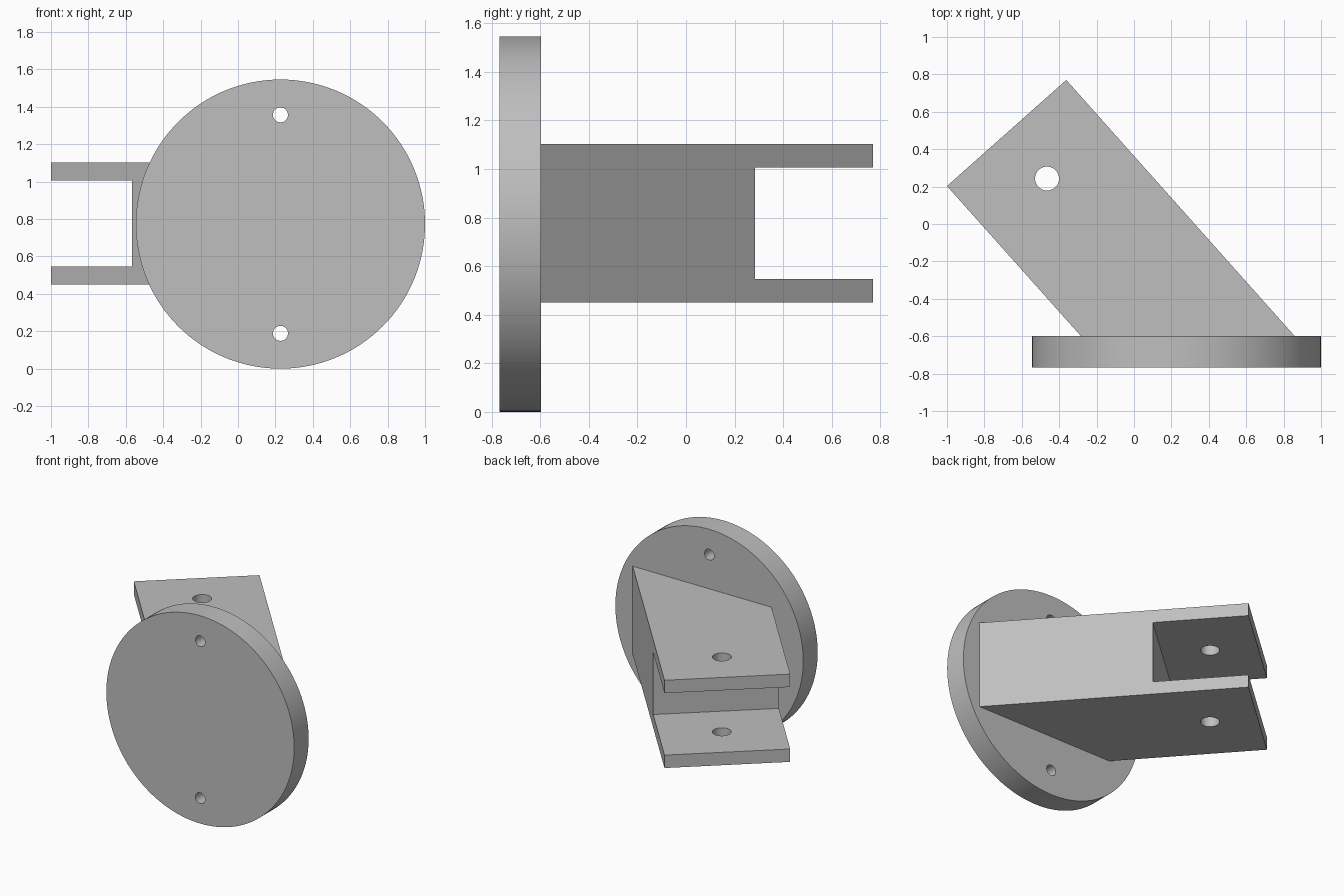
import bpy, bmesh, math
from mathutils import Vector, Matrix

if "Cube" in bpy.data.objects:
    bpy.data.objects.remove(bpy.data.objects["Cube"])

grey = bpy.data.materials.new("plain grey")
grey.diffuse_color = (0.52, 0.52, 0.52, 1)
grey.use_nodes = True
grey.node_tree.nodes["Principled BSDF"].inputs["Base Color"].default_value = grey.diffuse_color


def prism(name, outline, z0, z1):
    """Extrude an xy outline from z0 to z1."""
    bm = bmesh.new()
    face = bm.faces.new([bm.verts.new((x, y, z0)) for x, y in outline])
    top = bmesh.ops.extrude_face_region(bm, geom=[face])["geom"]
    bmesh.ops.translate(bm, vec=(0, 0, z1 - z0),
                        verts=[v for v in top if isinstance(v, bmesh.types.BMVert)])
    bmesh.ops.recalc_face_normals(bm, faces=bm.faces)
    mesh = bpy.data.meshes.new(name)
    bm.to_mesh(mesh)
    bm.free()
    mesh.materials.append(grey)
    obj = bpy.data.objects.new(name, mesh)
    bpy.context.collection.objects.link(obj)
    return obj


def circle(cx, cy, r, n):
    return [(cx + r * math.cos(2 * math.pi * i / n),
             cy + r * math.sin(2 * math.pi * i / n)) for i in range(n)]


def cut(obj, cutter):
    bpy.context.view_layer.objects.active = obj
    mod = obj.modifiers.new("cut", "BOOLEAN")
    mod.operation, mod.solver, mod.object = "DIFFERENCE", "EXACT", cutter
    bpy.ops.object.modifier_apply(modifier=mod.name)
    bpy.data.objects.remove(cutter)


def smooth(obj):
    bpy.ops.object.select_all(action="DESELECT")
    obj.select_set(True)
    bpy.context.view_layer.objects.active = obj
    bpy.ops.object.shade_smooth_by_angle(angle=math.radians(30))


# Round mounting flange with two bolt holes, modelled flat then stood upright
R, CX = 0.773, 0.227
flange = prism("mounting_flange", circle(0, 0, R, 128), 0, 0.17)
for side in (-1, 1):
    cut(flange, prism("bolt_hole", circle(0, side * 0.584, 0.04, 48), -0.1, 0.3))
flange.data.transform(Matrix.Translation((CX, -0.598, R)) @ Matrix.Rotation(math.pi / 2, 4, "X"))
smooth(flange)

# Slanted arm, mitred against the back of the flange
left, right = Vector((-1.0, 0.203)), Vector((-0.362, 0.77))
arm = prism("clevis_arm", [left, right, (0.858, -0.598), (-0.285, -0.598)], 0.45, 1.103)

# Square slot that splits the arm's end into two lugs
across = (right - left).normalized()
along = Vector((across.y, -across.x))
a, b = left - across * 0.2, right + across * 0.2
slot = [a - along * 0.2, b - along * 0.2, b + along * 0.652, a + along * 0.652]
cut(arm, prism("slot", slot, 0.546, 1.007))

# Pin hole through both lugs
cut(arm, prism("pin_hole", circle(-0.465, 0.243, 0.064, 48), 0.3, 1.3))
smooth(arm)
